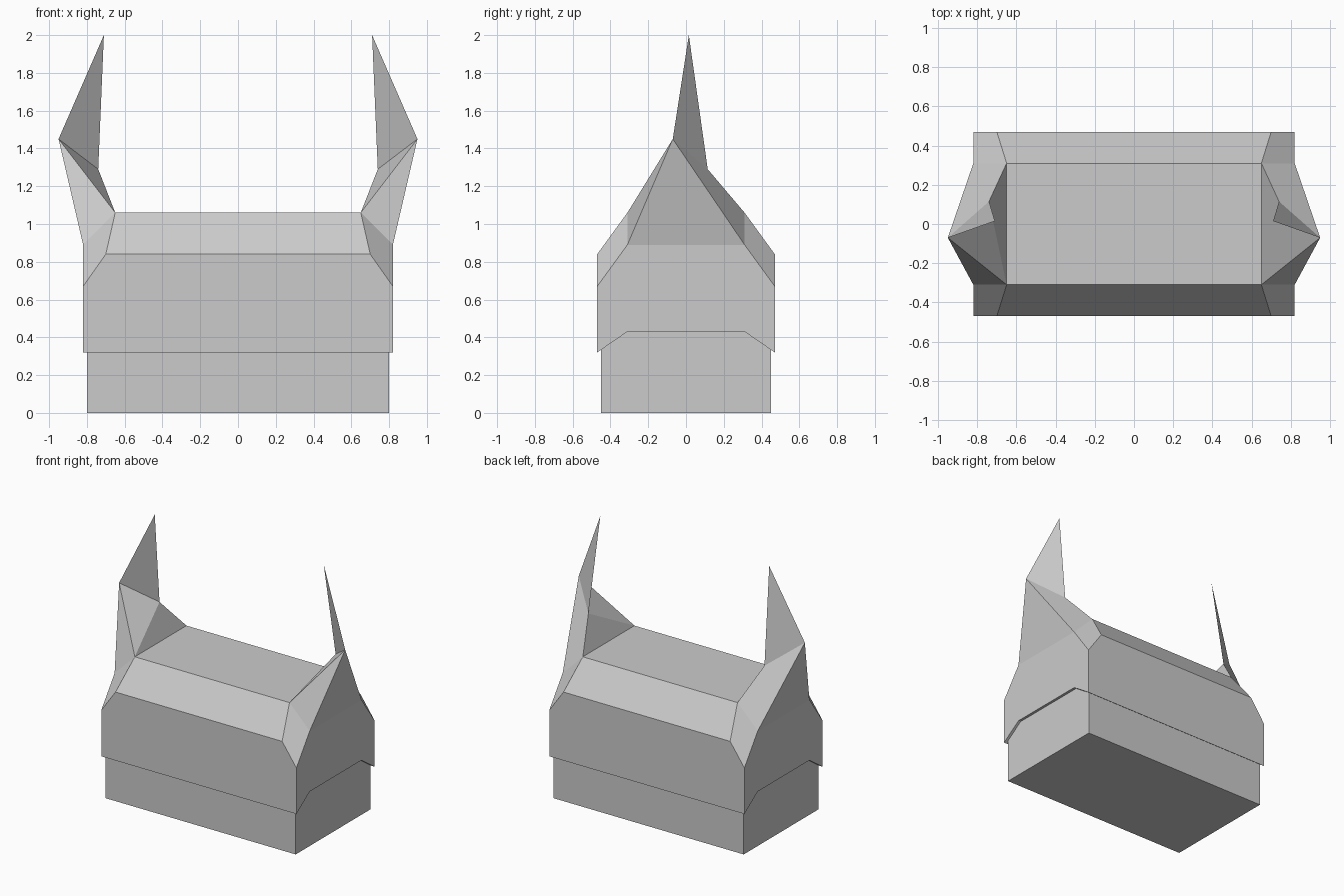
import bpy

if "Cube" in bpy.data.objects:
    bpy.data.objects.remove(bpy.data.objects["Cube"])


def build(name, points, faces, axes):
    """Mesh from named points, mirrored across the given axes."""
    names = list(points)
    mesh = bpy.data.meshes.new(name)
    mesh.from_pydata(list(points.values()), [],
                     [[names.index(n) for n in f.split()] for f in faces])
    obj = bpy.data.objects.new(name, mesh)
    bpy.context.collection.objects.link(obj)
    mod = obj.modifiers.new("Mirror", 'MIRROR')
    mod.use_axis = axes
    mod.merge_threshold = 0.001
    return obj


# Plain base block
bpy.ops.mesh.primitive_cube_add(size=1, location=(0, 0, 0.215))
base = bpy.context.object
base.name = "base_block"
base.scale = (1.60, 0.90, 0.43)

# Shared corners of the upper shell
TOP = (0.65, 0.31, 1.06)
SIDE = (0.82, 0.31, 0.89)

# Chamfered upper shell: one quarter, mirrored in x and y
shell = {
    "top": TOP, "top_x": (0.65, 0, 1.06), "top_y": (0, 0.31, 1.06), "top_c": (0, 0, 1.06),
    "eave": (0.70, 0.47, 0.84), "eave_y": (0, 0.47, 0.84),
    "corner": (0.82, 0.47, 0.67), "side": SIDE, "side_x": (0.82, 0, 0.89),
    "foot": (0.82, 0.47, 0.32), "foot_y": (0, 0.47, 0.32),
    "notch": (0.82, 0.31, 0.43), "notch_x": (0.82, 0, 0.43),
    "notch_y": (0, 0.31, 0.43), "notch_c": (0, 0, 0.43),
}
build("upper_shell", shell, [
    "top_c top_x top top_y",
    "top_y top eave eave_y",
    "eave_y eave corner foot foot_y",
    "top side corner eave",
    "foot corner side side_x notch_x notch",
    "foot_y foot notch notch_y",
    "notch_y notch notch_x notch_c",
], (True, True, False))

# Horns with a thin upright fin, mirrored in x
horn = {
    "top_b": TOP, "top_f": (TOP[0], -TOP[1], TOP[2]),
    "side_b": SIDE, "side_f": (SIDE[0], -SIDE[1], SIDE[2]),
    "peak": (0.95, -0.07, 1.45), "inner": (0.74, 0.115, 1.29),
    "tip": (0.71, 0.015, 2.0),
}
build("horns", horn, [
    "side_f side_b peak",
    "top_f side_f peak",
    "side_b top_b inner peak",
    "top_f peak inner",
    "top_b top_f inner",
    "peak tip inner",
], (True, False, False))
